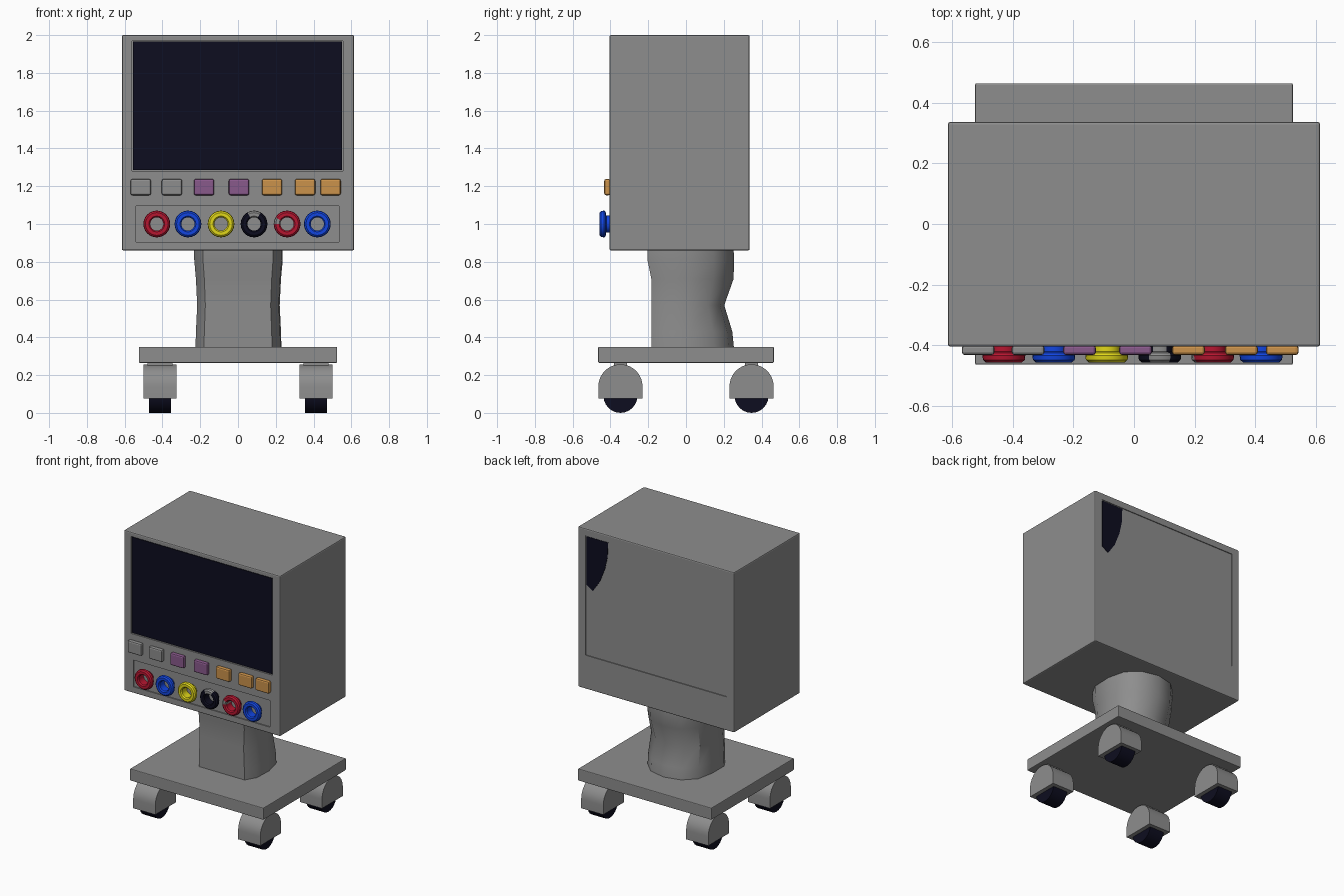
import bpy, bmesh
from math import sin, cos, pi, atan2, radians
from mathutils import Vector, Matrix

if "Cube" in bpy.data.objects:
    bpy.data.objects.remove(bpy.data.objects["Cube"])


def material(name, *rgb):
    m = bpy.data.materials.new(name)
    m.use_nodes = True
    m.diffuse_color = (*rgb, 1)
    m.node_tree.nodes["Principled BSDF"].inputs["Base Color"].default_value = (*rgb, 1)
    return m


GREY = material("grey casing", .27, .27, .27)
NAVY = material("dark navy", .004, .004, .014)
RED = material("red", .47, .008, .03)
BLUE = material("blue", .006, .06, .75)
YELLOW = material("yellow", .75, .68, .01)
PURPLE = material("purple", .25, .1, .26)
ORANGE = material("orange", .6, .29, .07)


def finish(name, bm, *mats, smooth=False):
    bmesh.ops.recalc_face_normals(bm, faces=bm.faces)
    me = bpy.data.meshes.new(name)
    bm.to_mesh(me)
    bm.free()
    ob = bpy.data.objects.new(name, me)
    bpy.context.collection.objects.link(ob)
    for m in mats:
        me.materials.append(m)
    if smooth:
        bpy.ops.object.select_all(action='DESELECT')
        ob.select_set(True)
        bpy.context.view_layer.objects.active = ob
        bpy.ops.object.shade_smooth_by_angle(angle=radians(35))
    return ob


def box(name, lo, hi, mat, bevel=0):
    lo, hi = Vector(lo), Vector(hi)
    bm = bmesh.new()
    bmesh.ops.create_cube(bm, size=1, matrix=Matrix.Translation((lo + hi) / 2) @ Matrix.Diagonal((*(hi - lo), 1)))
    if bevel:
        bmesh.ops.bevel(bm, geom=bm.edges[:], offset=bevel, segments=2, profile=.5, affect='EDGES')
    return finish(name, bm, mat)


def prism(name, outline, shift, mat, smooth=False):
    # closed outline pushed along a straight direction
    bm = bmesh.new()
    f = bm.faces.new([bm.verts.new(p) for p in outline])
    new = bmesh.ops.extrude_face_region(bm, geom=[f])["geom"]
    bmesh.ops.translate(bm, vec=shift, verts=[v for v in new if isinstance(v, bmesh.types.BMVert)])
    return finish(name, bm, mat, smooth=smooth)


def cut(ob, lo, hi):
    # carve a box-shaped recess and drop the cutter
    cutter = box("cutter", lo, hi, GREY)
    cutter.hide_render = True
    mod = ob.modifiers.new("recess", 'BOOLEAN')
    mod.operation, mod.solver, mod.object = 'DIFFERENCE', 'EXACT', cutter
    bpy.context.view_layer.objects.active = ob
    bpy.ops.object.modifier_apply(modifier=mod.name)
    bpy.data.objects.remove(cutter)


# Monitor casing with recessed screen, dial panel and rear panel
FRONT, BACK = -.405, .337
casing = box("monitor_casing", (-.615, FRONT, .86), (.615, BACK, 2), GREY, .008)
cut(casing, (-.56, FRONT - .1, 1.28), (.555, FRONT + .012, 1.97))
cut(casing, (-.54, FRONT - .1, .905), (.535, FRONT + .008, 1.095))
cut(casing, (-.555, BACK - .006, 1.1), (.555, BACK + .1, 1.95))
box("screen", (-.555, FRONT + .004, 1.285), (.55, FRONT + .013, 1.965), NAVY)

# Dark patch in the corner of the rear panel
patch = [(.55, 1.945), (.38, 1.945), (.385, 1.84), (.405, 1.75), (.445, 1.65), (.5, 1.57), (.55, 1.6)]
prism("rear_patch", [(x, BACK - .008, z) for x, z in patch], (0, .005, 0), NAVY)

# Row of push buttons
buttons = [(-.515, GREY), (-.35, GREY), (-.18, PURPLE), (.005, PURPLE),
           (.18, ORANGE), (.355, ORANGE), (.49, ORANGE)]
for x, mat in buttons:
    box("push_button", (x - .054, -.433, 1.152), (x + .054, FRONT + .005, 1.238), mat, .01)


def dial(x, mat, grey_from=0, grey_to=0):
    # ring with a flared body, grey where the given angles say so
    prof = [(.045, -.395), (.045, -.422), (.066, -.426), (.071, -.434), (.069, -.449),
            (.06, -.457), (.042, -.457), (.035, -.449), (.035, -.395)]
    n = 24
    bm = bmesh.new()
    rings = [[bm.verts.new((x + r * cos(2 * pi * i / n), y, 1 + r * sin(2 * pi * i / n))) for r, y in prof]
             for i in range(n)]
    for i in range(n):
        a, b = rings[i], rings[(i + 1) % n]
        for j in range(len(prof)):
            k = (j + 1) % len(prof)
            f = bm.faces.new((a[j], a[k], b[k], b[j]))
            f.material_index = int(grey_from < 360 * (i + .5) / n < grey_to)
    finish("dial", bm, mat, GREY, smooth=True)


# Row of ring dials
dial(-.43, RED)
dial(-.265, BLUE)
dial(-.09, YELLOW)
dial(.085, NAVY, 60, 120)
dial(.26, RED, 150, 185)
dial(.42, BLUE)

# Pedestal column: flat front, rounded back, uneven waist
section = [(-.18, -.17), (.18, -.17), (.225, -.1), (.23, .02), (.2, .13), (.12, .2),
           (0, .225), (-.12, .2), (-.2, .13), (-.225, .02), (-.225, -.1)]
levels = [(.34, 1, 1.13), (.43, .99, 1.09), (.57, .96, .9), (.71, .99, 1.12), (.81, 1.03, 1.13), (.87, 1.03, 1.12)]
bm = bmesh.new()
loops = []
for z, sx, back in levels:
    front = 1.2 if z > .8 else 1.08
    loops.append([bm.verts.new((x * sx, y * (back if y > 0 else front), z)) for x, y in section])
for a, b in zip(loops, loops[1:]):
    for i in range(len(section)):
        k = (i + 1) % len(section)
        bm.faces.new((a[i], a[k], b[k], b[i]))
bm.faces.new(loops[0])
bm.faces.new(loops[-1])
finish("pedestal_column", bm, GREY, smooth=True)

# Base plate
box("base_plate", (-.525, -.465, .265), (.525, .465, .35), GREY, .005)

# Four casters: domed hood, stem and wheel
R = .117
for sx in (-1, 1):
    for sy in (-1, 1):
        x, y = sx * .413, sy * .347
        arch = [(x - .087, y + R * cos(pi * i / 16), .14 + R * sin(pi * i / 16)) for i in range(17)]
        arch += [(x - .087, y - R, .075), (x - .087, y + R, .075)]
        prism("caster_hood", arch, (.174, 0, 0), GREY, smooth=True)
        box("caster_stem", (x - .065, y - .035, .23), (x + .065, y + .035, .27), GREY)
        tyre = [(x - .057, y + .09 * cos(pi * i / 12), .09 + .09 * sin(pi * i / 12)) for i in range(24)]
        prism("caster_wheel", tyre, (.114, 0, 0), NAVY, smooth=True)
